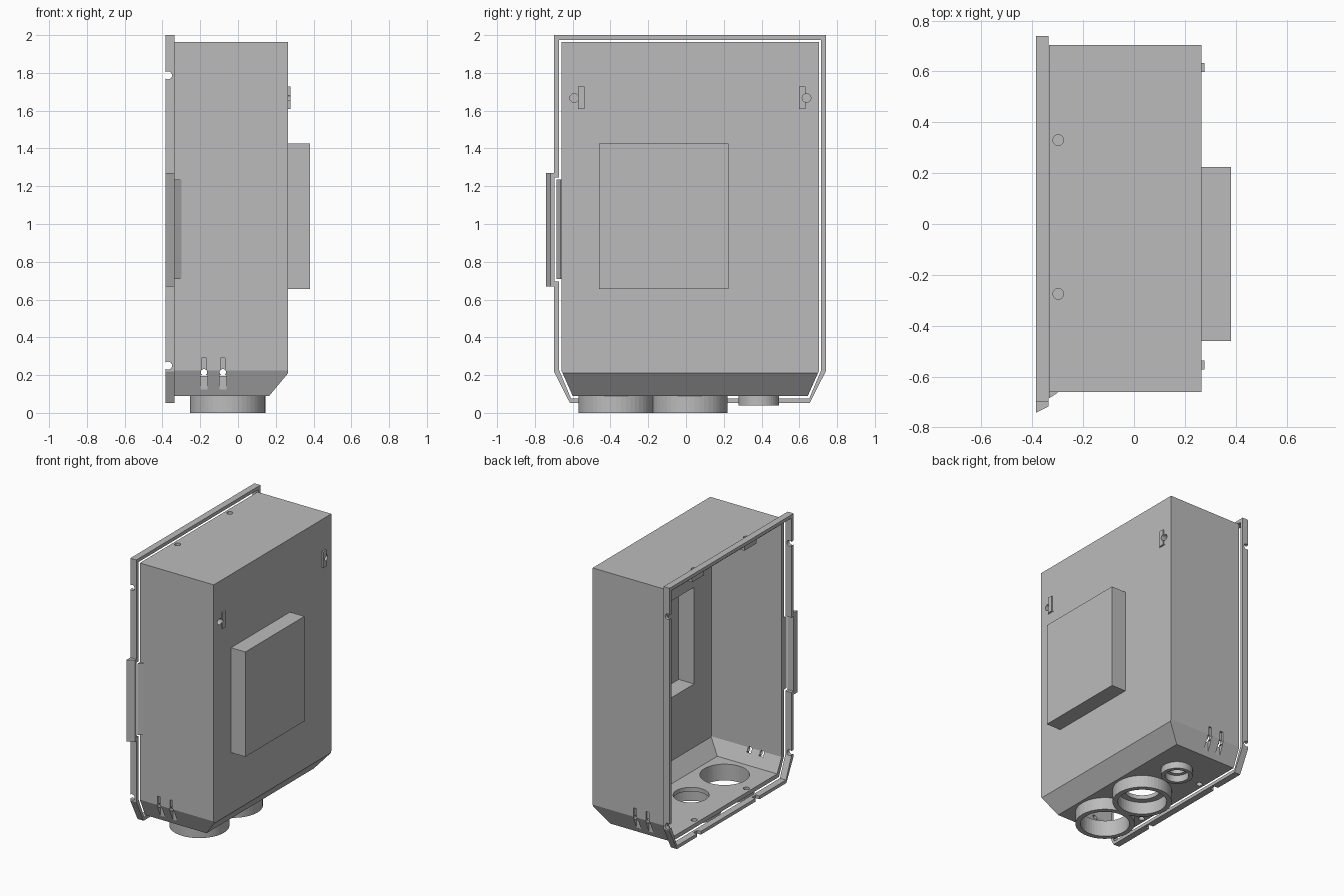
import bpy, bmesh, math
from mathutils import Vector, Matrix

cube = bpy.data.objects.get("Cube")
if cube:
    bpy.data.objects.remove(cube)

GREY = (0.5, 0.5, 0.5, 1)
grey = bpy.data.materials.new("housing grey")
grey.use_nodes = True
grey.diffuse_color = GREY
grey.node_tree.nodes["Principled BSDF"].inputs["Base Color"].default_value = GREY


def finish(bm, name):
    bmesh.ops.recalc_face_normals(bm, faces=bm.faces)
    mesh = bpy.data.meshes.new(name)
    bm.to_mesh(mesh)
    bm.free()
    mesh.materials.append(grey)
    obj = bpy.data.objects.new(name, mesh)
    bpy.context.scene.collection.objects.link(obj)
    return obj


def prism(name, outline, x0, x1, slope=None):
    """Extrude a (y, z) outline along x; slope = (point, normal) trims it."""
    bm = bmesh.new()
    face = bm.faces.new([bm.verts.new((x0, y, z)) for y, z in outline])
    out = bmesh.ops.extrude_face_region(bm, geom=[face])["geom"]
    moved = [g for g in out if isinstance(g, bmesh.types.BMVert)]
    bmesh.ops.translate(bm, verts=moved, vec=(x1 - x0, 0, 0))
    if slope:
        bmesh.ops.bisect_plane(bm, geom=bm.verts[:] + bm.edges[:] + bm.faces[:],
                               plane_co=slope[0], plane_no=slope[1], clear_outer=True)
        bmesh.ops.holes_fill(bm, edges=[e for e in bm.edges if e.is_boundary])
    return finish(bm, name)


def box(name, x, y, z):
    return prism(name, [(y[0], z[0]), (y[1], z[0]), (y[1], z[1]), (y[0], z[1])], *x)


def cylinder(name, centre, radius, depth, axis="Z", sides=48):
    turn = {"X": Matrix.Rotation(math.pi / 2, 4, "Y"),
            "Y": Matrix.Rotation(math.pi / 2, 4, "X"), "Z": Matrix()}[axis]
    bm = bmesh.new()
    bmesh.ops.create_cone(bm, cap_ends=True, segments=sides, radius1=radius,
                          radius2=radius, depth=depth,
                          matrix=Matrix.Translation(centre) @ turn)
    return finish(bm, name)


def combine(obj, tool, operation="DIFFERENCE"):
    mod = obj.modifiers.new("shape", "BOOLEAN")
    mod.operation, mod.solver, mod.object = operation, "EXACT", tool
    mesh = bpy.data.meshes.new_from_object(
        obj.evaluated_get(bpy.context.evaluated_depsgraph_get()))
    obj.modifiers.clear()
    obj.data = mesh
    bpy.data.objects.remove(tool)


def body_outline(t):
    """Box section with clipped lower corners, inset by t."""
    return [(-0.66 + t, 1.963 - t), (-0.66 + t, 0.225), (-0.6 + t * 0.7, 0.09 + t),
            (0.645 - t * 0.7, 0.09 + t), (0.705 - t, 0.225), (0.705 - t, 1.963 - t)]


# Hollow body, open on one side, with a sloping lower edge
WALL = 0.03
lean = Vector((0.12, 0, -0.1)).normalized()
edge = Vector((0.265, 0, 0.21))
body = prism("body", body_outline(0), -0.335, 0.265, (edge, lean))

# Shallow display box raised from the closed side
combine(body, box("pad", (0.25, 0.382), (-0.46, 0.225), (0.655, 1.425)), "UNION")
combine(body, prism("cavity", body_outline(WALL), -0.4, 0.265 - WALL,
                    (edge - lean * WALL, lean)))
combine(body, box("pad_cavity", (0.2, 0.36), (-0.43, 0.195), (0.685, 1.395)))

# Screw holes near the open rim, in the top and the floor
for y in (-0.275, 0.33):
    for z in (1.95, 0.1):
        combine(body, cylinder("hole", (-0.298, y, z), 0.021, 0.1, sides=24))

# Keyhole slots on both lower sides
for x in (-0.18, -0.08):
    combine(body, cylinder("slot_hole", (x, 0, 0.215), 0.017, 2, "Y", 24))
    for side, wall in ((-1, -0.66), (1, 0.705)):
        def span(a, b):
            return sorted((wall + side * a, wall + side * b))
        combine(body, box("slot_top", (x - 0.012, x + 0.012),
                          span(0.02, -0.015), (0.2, 0.29)))
        combine(body, box("slot_low", (x - 0.018, x + 0.018),
                          span(0.02, -0.045), (0.125, 0.2)))

# Openings in the floor under the cable collars
collars = [("rear_collar", -0.37, 0.2, 0.165, 0.165, 0),
           ("middle_collar", 0.02, 0.2, 0.165, 0.12, 0),
           ("small_collar", 0.385, 0.107, 0.08, 0.055, 0.04)]
for name, y, outer, bore, opening, low in collars:
    combine(body, cylinder("opening", (-0.055, y, 0.1), opening, 0.1))
    collar = cylinder(name, (-0.055, y, (low + 0.092) / 2), outer, 0.092 - low)
    combine(collar, cylinder("bore", (-0.055, y, 0.05), bore, 0.3))

# Blind screw points with small peaked lugs on the closed side
for name, y0, hole_y in (("right_lug", -0.555, -0.592), ("left_lug", 0.615, 0.638)):
    combine(body, cylinder("screw_hole", (0.265, hole_y, 1.667), 0.023, 0.08, "X", 24))
    box(name + "_boss", (0.2, 0.236), (hole_y - 0.035, hole_y + 0.035), (1.63, 1.705))
    lug = box(name, (0.255, 0.266), (y0 - 0.033, y0 + 0.033), (1.61, 1.728))
    peak = box("peak", (0.26, 0.277), (y0 - 0.018, y0 + 0.018), (1.61, 1.728))
    combine(lug, peak, "UNION")
    combine(lug, cylinder("screw_hole", (0.265, hole_y, 1.667), 0.023, 0.08, "X", 24))

# Clips hanging under the top, near the rim
for name, y in (("front_clip", -0.275), ("back_clip", 0.33)):
    box(name, (-0.33, -0.25), (y - 0.07, y + 0.07), (1.9, 1.934))

# Rim frame standing just clear of the body
frame = prism("rim_frame", [
    (-0.7, 2), (-0.7, 1.27), (-0.742, 1.27), (-0.742, 0.67), (-0.7, 0.67), (-0.7, 0.22),
    (-0.615, 0.053), (0.655, 0.053), (0.74, 0.22), (0.74, 2)], -0.385, -0.336)
for v in frame.data.vertices:
    if v.co.y < -0.74 and v.co.x > -0.35:
        v.co.y = -0.718
combine(frame, prism("frame_opening", [
    (-0.672, 1.975), (-0.672, 1.245), (-0.697, 1.245), (-0.697, 0.695), (-0.672, 0.695),
    (-0.672, 0.227), (-0.609, 0.077), (0.653, 0.077), (0.716, 0.227), (0.716, 1.975)],
    -0.5, -0.2))
for z in (0.25, 1.787):
    combine(frame, cylinder("notch", (-0.37, 0, z), 0.021, 2, "Y", 24))
for y in (-0.28, 0.4):
    combine(frame, box("notch", (-0.4, -0.355), (y - 0.022, y + 0.022), (0, 0.1)))

# Tapered latch strip on the front wall
latch = box("latch_strip", (-0.335, -0.3), (-0.686, -0.655), (0.71, 1.235))
for v in latch.data.vertices:
    if v.co.y < -0.68 and v.co.x > -0.31:
        v.co.y = -0.664
